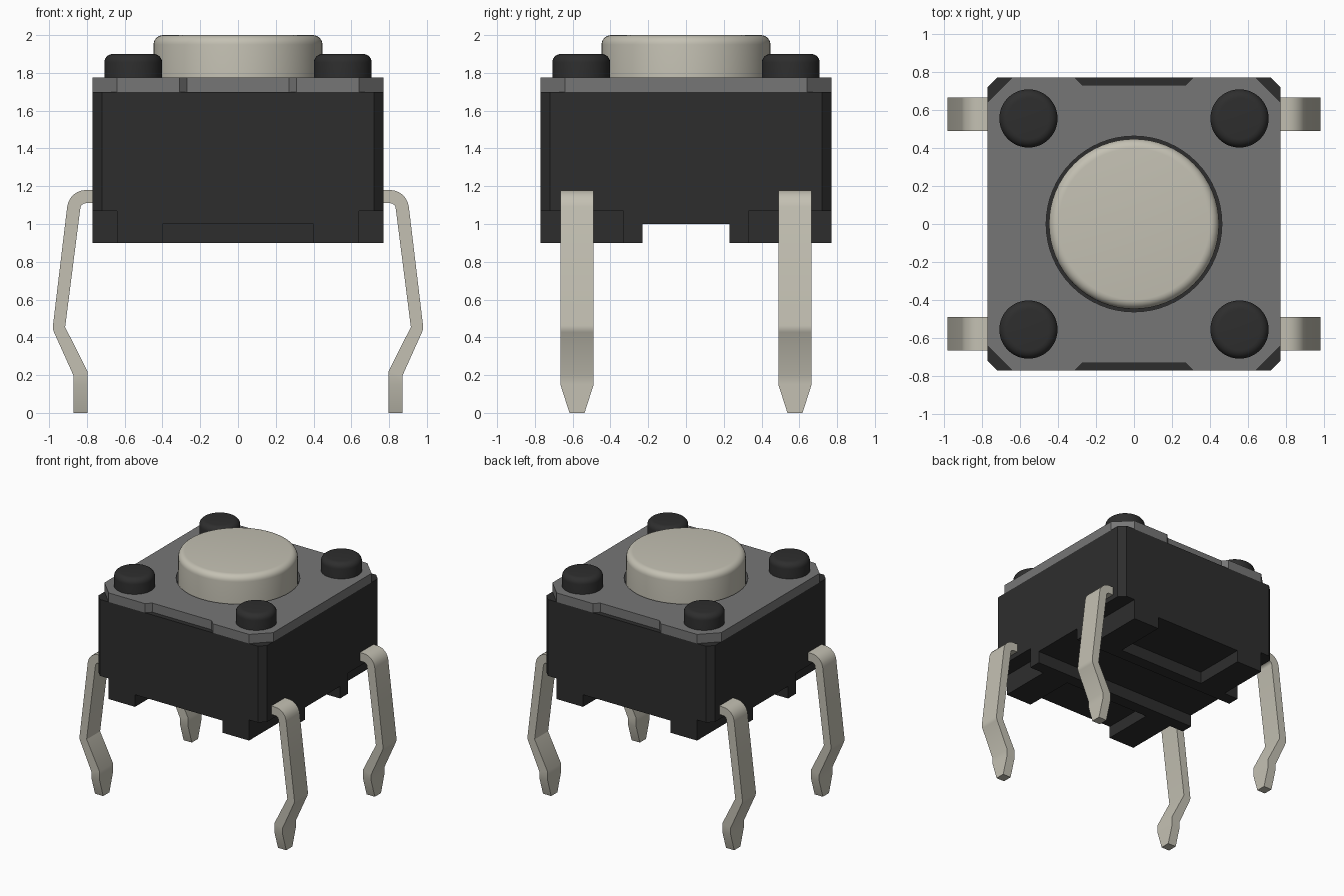
import bpy
import bmesh
from math import sin, cos, pi, radians

cube = bpy.data.objects.get("Cube")
if cube:
    bpy.data.objects.remove(cube, do_unlink=True)


def material(name, rgb):
    m = bpy.data.materials.new(name)
    m.use_nodes = True
    m.diffuse_color = (*rgb, 1)
    m.node_tree.nodes["Principled BSDF"].inputs["Base Color"].default_value = (*rgb, 1)
    return m


black = material("black plastic", (0.027, 0.027, 0.027))
grey = material("grey plate", (0.18, 0.18, 0.18))
metal = material("warm light metal", (0.55, 0.53, 0.45))


def finish(name, bm, mat):
    """Turn a bmesh into a named object, smooth with sharp edges kept."""
    bmesh.ops.recalc_face_normals(bm, faces=bm.faces[:])
    mesh = bpy.data.meshes.new(name)
    bm.to_mesh(mesh)
    bm.free()
    mesh.materials.append(mat)
    for p in mesh.polygons:
        p.use_smooth = True
    mesh.set_sharp_from_angle(angle=radians(30))
    ob = bpy.data.objects.new(name, mesh)
    bpy.context.collection.objects.link(ob)
    return ob


def circle(r, n=64):
    return [(r * cos(2 * pi * i / n), r * sin(2 * pi * i / n)) for i in range(n)]


def four_way(quarter):
    """Mirror a quarter outline (from the +x side to the +y side) into a loop."""
    half = quarter + [(-x, y) for x, y in reversed(quarter)]
    return half + [(-x, -y) for x, y in half]


def prism(name, loops, z0, z1, mat):
    """Extrude an outline (first loop) with optional holes between two heights."""
    bm = bmesh.new()
    caps = ([], [])
    for loop in loops:
        n = len(loop)
        rings = [[bm.verts.new((x, y, z)) for x, y in loop] for z in (z0, z1)]
        for i in range(n):
            j = (i + 1) % n
            bm.faces.new((rings[0][i], rings[0][j], rings[1][j], rings[1][i]))
            for ring, cap in zip(rings, caps):
                cap.append(bm.edges.get((ring[i], ring[j])))
    for cap in caps:
        bmesh.ops.triangle_fill(bm, edges=cap, use_beauty=True)
    return finish(name, bm, mat)


def knob(name, x, y, r, z0, z1, round_r, mat):
    """Upright cylinder with a rounded top rim."""
    profile = [(r, z0)]
    for k in range(7):
        a = k / 6 * pi / 2
        profile.append((r - round_r + round_r * cos(a), z1 - round_r + round_r * sin(a)))
    bm = bmesh.new()
    rings = [[bm.verts.new((x + px, y + py, z)) for px, py in circle(pr)]
             for pr, z in profile]
    for a, b in zip(rings, rings[1:]):
        for i in range(len(a)):
            j = (i + 1) % len(a)
            bm.faces.new((a[i], a[j], b[j], b[i]))
    bm.faces.new(rings[0])
    bm.faces.new(rings[-1])
    return finish(name, bm, mat)


def bend(cx, cz, outer, inner, a0, a1, steps=6):
    """Outer and inner points of a rounded bend in a strip."""
    pts = []
    for k in range(steps + 1):
        a = radians(a0 + (a1 - a0) * k / steps)
        pts.append(((cx + outer * cos(a), cz + outer * sin(a)),
                    (cx + inner * cos(a), cz + inner * sin(a))))
    return pts


def pin(name, sx, sy):
    """Bent metal strip with a tapered tip."""
    path = [((0.7, 1.18), (0.7, 1.11))]
    path += bend(0.805, 1.08, 0.1, 0.03, 90, 6.5)
    path += bend(0.91, 0.455, 0.07, 0.005, 6.5, -24)
    path += [((0.872, z + dz), (0.797, z - dz))
             for z, dz in ((0.21, -0.01), (0.15, 0), (0, 0))]
    bm = bmesh.new()
    rings = []
    for (xo, zo), (xi, zi) in path:
        w = 0.04 if zo == 0 else 0.088
        rings.append([bm.verts.new((sx * x, sy * 0.577 + d, z)) for x, z, d in
                      ((xo, zo, -w), (xo, zo, w), (xi, zi, w), (xi, zi, -w))])
    for a, b in zip(rings, rings[1:]):
        for i in range(4):
            j = (i + 1) % 4
            bm.faces.new((a[i], a[j], b[j], b[i]))
    bm.faces.new(rings[0])
    bm.faces.new(rings[-1])
    return finish(name, bm, metal)


# Housing: main block with small corner chamfers, and a cross-shaped base
# that leaves a pocket under each pin
E = 0.77
prism("housing", [four_way([(E, 0.72), (0.72, E)])], 1.07, 1.70, black)
prism("housing_base", [four_way([(E, 0.33), (0.64, 0.33), (0.64, E)])], 1.0, 1.07, black)

# Feet: a cross rib with two standoffs on the front and on the back
half_foot = [(E, 0.23), (E, 0.33), (0.64, 0.33), (0.64, E), (0.4, E), (0.4, 0.33)]
foot = half_foot + [(-x, y) for x, y in reversed(half_foot)]
for side, s in (("front", -1), ("back", 1)):
    prism(side + "_feet", [[(x, s * y) for x, y in foot]], 0.9, 1.0, black)

# Cover plate with cut corners, shallow edge notches and a round opening
plate = four_way([(E, 0.64), (0.64, E), (0.31, E), (0.27, 0.73)])
prism("cover_plate", [plate, circle(0.462)], 1.70, 1.775, grey)

# Push button
knob("button", 0, 0, 0.447, 1.70, 2.0, 0.05, metal)

# Corner posts and pins
for side, sx in (("right", -1), ("left", 1)):
    for end, sy in (("front", -1), ("back", 1)):
        knob(f"{end}_{side}_post", sx * 0.555, sy * 0.555, 0.153, 1.70, 1.90, 0.045, black)
        pin(f"{end}_{side}_pin", sx, sy)
